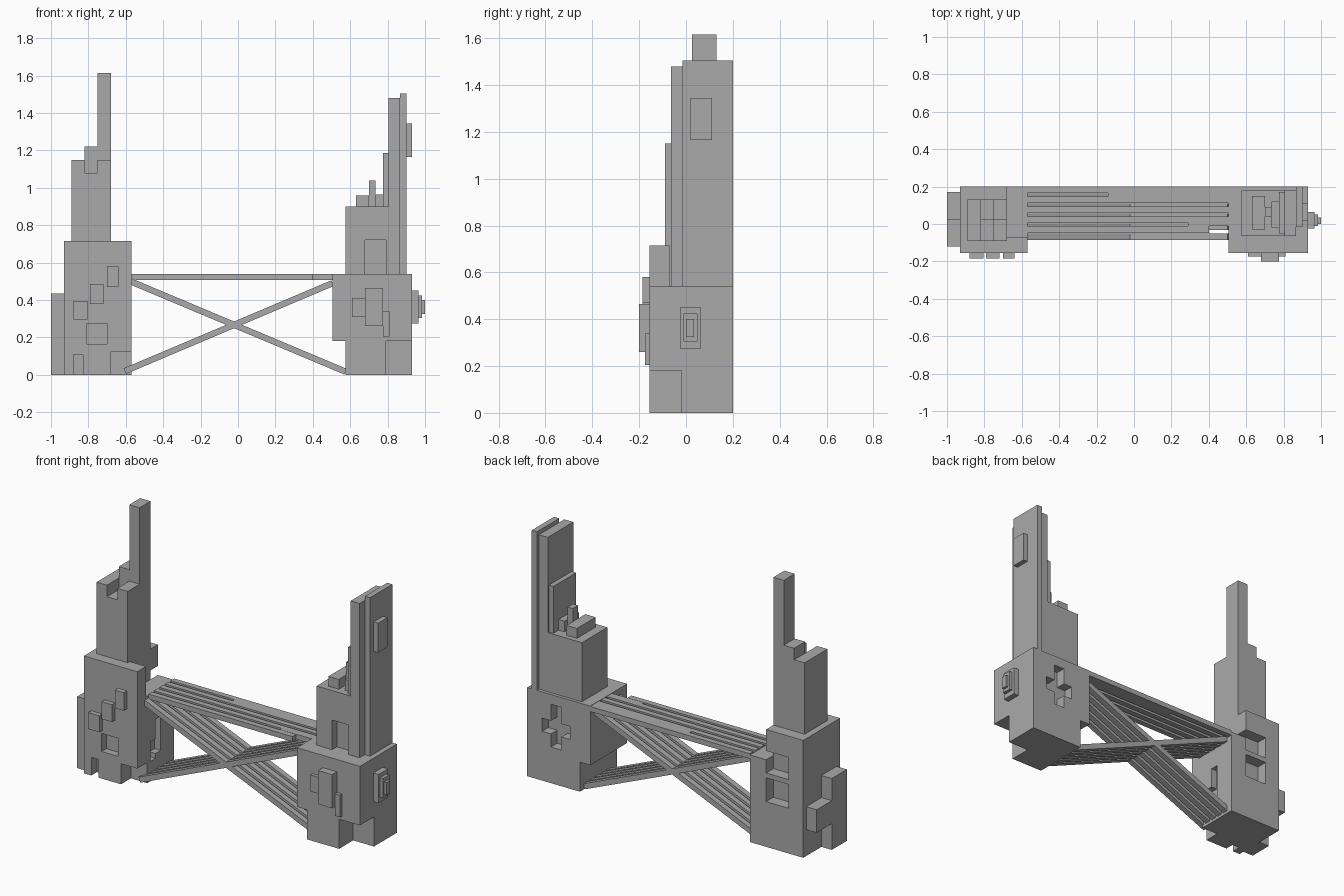
import bpy
import bmesh
import math
from mathutils import Matrix

cube = bpy.data.objects.get("Cube")
if cube:
    bpy.data.objects.remove(cube, do_unlink=True)

GREY = (0.4, 0.4, 0.4, 1)
stone = bpy.data.materials.new("plain grey")
stone.use_nodes = True
stone.diffuse_color = GREY
stone.node_tree.nodes["Principled BSDF"].inputs["Base Color"].default_value = GREY


def box(name, x, y, z):
    """Box spanning three (low, high) ranges."""
    bm = bmesh.new()
    bmesh.ops.create_cube(bm, size=1)
    for v in bm.verts:
        v.co = [(lo + hi) / 2 + c * (hi - lo) for (lo, hi), c in zip((x, y, z), v.co)]
    mesh = bpy.data.meshes.new(name)
    bm.to_mesh(mesh)
    bm.free()
    mesh.materials.append(stone)
    obj = bpy.data.objects.new(name, mesh)
    bpy.context.collection.objects.link(obj)
    return obj


def carve(obj, *cuts):
    """Subtract boxes from a part, then drop the cutters."""
    for x, y, z in cuts:
        cutter = box("cutter", x, y, z)
        cutter.hide_render = True
        mod = obj.modifiers.new("cut", 'BOOLEAN')
        mod.operation = 'DIFFERENCE'
        mod.solver = 'EXACT'
        mod.object = cutter
        bpy.context.view_layer.objects.active = obj
        bpy.ops.object.modifier_apply(modifier=mod.name)
        bpy.data.objects.remove(cutter, do_unlink=True)


def bar(name, start, end, y, thick):
    """Sloping bar between two (x, z) points."""
    dx, dz = end[0] - start[0], end[1] - start[1]
    half = math.hypot(dx, dz) / 2
    obj = box(name, (-half, half), y, (-thick / 2, thick / 2))
    middle = Matrix.Translation(((start[0] + end[0]) / 2, 0, (start[1] + end[1]) / 2))
    obj.data.transform(middle @ Matrix.Rotation(-math.atan2(dz, dx), 4, 'Y'))


FRONT, BACK = -0.155, 0.2

# Right tower base, with corner notches, windows and side recesses
base = box("right_tower_base", (-0.93, -0.57), (FRONT, BACK), (0, 0.715))
carve(base,
      ((-0.68, -0.5), (-0.07, 0.3), (0.53, 0.8)),
      ((-0.68, -0.5), (-0.3, -0.06), (-0.1, 0.125)),
      ((-0.88, -0.83), (-0.3, -0.1), (-0.1, 0.11)),
      ((-0.81, -0.70), (-0.3, -0.11), (0.165, 0.275)),
      ((-0.83, -0.68), (0.13, 0.3), (0.45, 0.585)),
      ((-0.83, -0.68), (0.13, 0.3), (0.275, 0.42)),
      ((-0.61, -0.5), (-0.03, 0.02), (0.12, 0.24)),
      ((-0.61, -0.5), (0.02, 0.07), (0.15, 0.36)))

# Right tower front plates and side buttress
for x, z in (((-0.70, -0.64), (0.47, 0.58)),
             ((-0.79, -0.72), (0.38, 0.485)),
             ((-0.88, -0.805), (0.295, 0.395))):
    box("right_front_block", x, (-0.185, FRONT), z)
box("right_buttress", (-1, -0.93), (-0.12, 0.025), (0, 0.435))
box("right_buttress_arm", (-1, -0.93), (0.025, 0.17), (0.16, 0.30))

# Right tower stepped spire
spire = box("right_spire", (-0.89, -0.68), (-0.09, 0.13), (0.715, 1.15))
carve(spire, ((-0.82, -0.75), (-0.2, 0.025), (1.08, 1.3)))
box("right_spire_step", (-0.82, -0.75), (0.025, 0.13), (1.15, 1.22))
box("right_spire_tip", (-0.75, -0.68), (0.025, 0.13), (1.15, 1.615))

# Left tower base, with an undercut, a corner notch and a back recess
base = box("left_tower_base", (0.505, 0.93), (FRONT, BACK), (0, 0.54))
carve(base,
      ((0.4, 0.575), (-0.3, 0.3), (-0.1, 0.18)),
      ((0.79, 1.1), (-0.3, -0.02), (-0.1, 0.18)),
      ((0.70, 0.77), (0.14, 0.3), (0.22, 0.48)),
      ((0.64, 0.83), (0.14, 0.3), (0.30, 0.38)))

# Left tower front plates and side knob
box("left_front_block", (0.68, 0.775), (-0.2, FRONT), (0.26, 0.465))
box("left_front_block", (0.61, 0.68), (-0.175, FRONT), (0.31, 0.41))
box("left_front_block", (0.775, 0.81), (-0.175, FRONT), (0.205, 0.34))
box("knob_base", (0.93, 0.965), (-0.025, 0.065), (0.275, 0.45))
box("knob_middle", (0.965, 0.985), (-0.01, 0.05), (0.305, 0.425))
box("knob_tip", (0.985, 1.0), (0.0, 0.035), (0.325, 0.40))

# Left tower upper block with a doorway, rooftop pieces and tall slabs
block = box("left_upper_block", (0.575, 0.865), (-0.065, 0.18), (0.54, 0.9))
carve(block, ((0.68, 0.79), (-0.2, -0.02), (0.5, 0.72)))
box("roof_block", (0.63, 0.70), (-0.03, 0.15), (0.9, 0.96))
box("roof_post", (0.70, 0.735), (0.04, 0.09), (0.9, 1.04))
box("roof_block", (0.735, 0.775), (-0.02, 0.12), (0.9, 0.965))
box("low_slab", (0.775, 0.805), (-0.05, 0.17), (0.9, 1.185))
box("middle_slab", (0.805, 0.865), (-0.065, 0.18), (0.9, 1.48))
box("outer_slab", (0.865, 0.9), (-0.015, BACK), (0.54, 1.505))
box("slab_panel", (0.9, 0.93), (0.02, 0.11), (1.165, 1.345))

# Slatted bridge deck and crossed braces
PITCH, WIDTH = 0.053, 0.035
for i in range(5):
    y = BACK - i * PITCH
    box("deck_slat", (-0.57, 0.4 if i == 4 else 0.505), (y - WIDTH, y), (0.507, 0.538))
    y = -0.085 + i * PITCH
    bar("falling_brace", (-0.575, 0.5), (0.575, 0.017), (y, y + WIDTH), 0.033)
    bar("rising_brace", (-0.605, 0.02), (0.505, 0.49), (y, y + WIDTH), 0.033)
box("deck_filler", (-0.14, 0.505), (0.147, 0.165), (0.507, 0.538))
box("deck_filler", (0.29, 0.505), (-0.01, 0.006), (0.507, 0.538))
